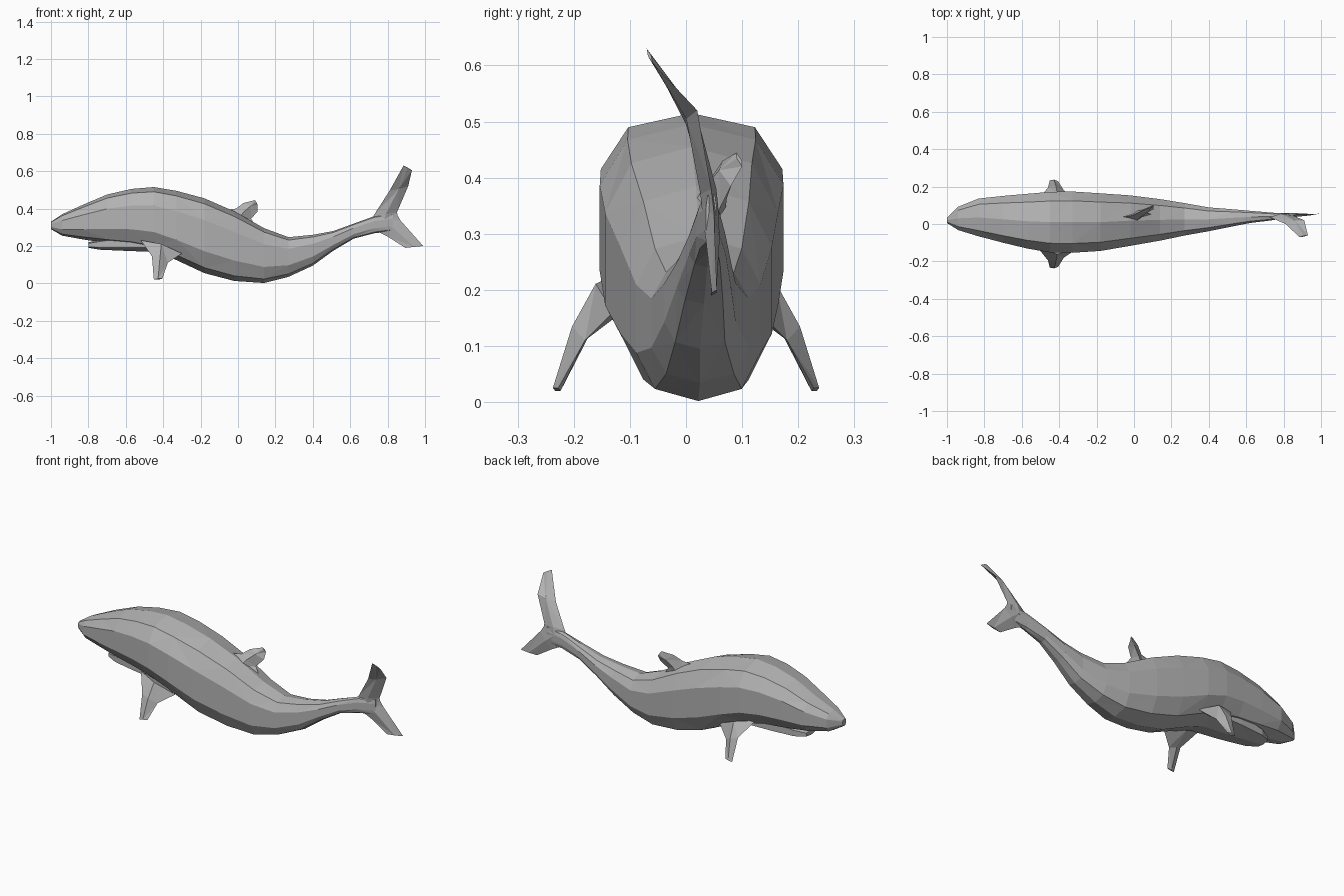
import bpy, bmesh, math
from mathutils import Vector

cube = bpy.data.objects.get("Cube")
if cube:
    bpy.data.objects.remove(cube, do_unlink=True)

grey = bpy.data.materials.new("whale grey")
grey.use_nodes = True
grey.diffuse_color = (0.45, 0.45, 0.45, 1)
bsdf = next(n for n in grey.node_tree.nodes if n.type == 'BSDF_PRINCIPLED')
bsdf.inputs["Base Color"].default_value = grey.diffuse_color
bsdf.inputs["Roughness"].default_value = 0.8


def loft(name, rings):
    """Flat-shaded skin over closed rings, split into alternating triangles."""
    bm = bmesh.new()
    rows = [[bm.verts.new(p) for p in ring] for ring in rings]
    n = len(rows[0])
    for r, (a, b) in enumerate(zip(rows, rows[1:])):
        for i in range(n):
            j = (i + 1) % n
            if (r + i) % 2:
                bm.faces.new((a[i], a[j], b[j]))
                bm.faces.new((a[i], b[j], b[i]))
            else:
                bm.faces.new((a[i], a[j], b[i]))
                bm.faces.new((a[j], b[j], b[i]))
    bm.faces.new(rows[0][::-1])
    bm.faces.new(rows[-1])
    bmesh.ops.recalc_face_normals(bm, faces=bm.faces)
    mesh = bpy.data.meshes.new(name)
    bm.to_mesh(mesh)
    bm.free()
    mesh.materials.append(grey)
    obj = bpy.data.objects.new(name, mesh)
    bpy.context.collection.objects.link(obj)
    return obj


def body_ring(x, top, bottom, y, half, sides=10, power=0.75):
    """Rounded-box cross-section of the body."""
    mid, tall = (top + bottom) / 2, (top - bottom) / 2
    ring = []
    for i in range(sides):
        a = math.tau * (i + 0.5) / sides
        c, s = math.cos(a), math.sin(a)
        s /= math.sin(math.tau * (sides // 4 + 0.5) / sides)
        ring.append((x, y + half * math.copysign(abs(c) ** power, c),
                     mid + tall * math.copysign(abs(s) ** power, s)))
    return ring


def fin(name, sections, flat):
    """Thin blade: sections give leading point, trailing point, thickness."""
    rings = []
    for lead, trail, thick in sections:
        lead, trail = Vector(lead), Vector(trail)
        mid, off = (lead + trail) / 2, Vector(flat) * thick / 2
        rings.append([lead, mid + off, trail, mid - off])
    return loft(name, rings)


# Body: x, top, bottom, centre y, half width
stations = [
    (-1.00, 0.33, 0.29, 0.02, 0.015), (-0.94, 0.37, 0.255, 0.03, 0.065),
    (-0.83, 0.42, 0.235, 0.035, 0.105), (-0.70, 0.475, 0.215, 0.025, 0.13),
    (-0.57, 0.505, 0.20, 0.015, 0.152), (-0.45, 0.515, 0.175, 0.01, 0.168),
    (-0.33, 0.495, 0.125, 0.01, 0.17), (-0.18, 0.455, 0.055, 0.01, 0.16),
    (-0.02, 0.385, 0.013, 0.018, 0.14), (0.14, 0.295, 0.002, 0.022, 0.115),
    (0.27, 0.247, 0.035, 0.025, 0.09), (0.40, 0.26, 0.095, 0.025, 0.066),
    (0.51, 0.28, 0.175, 0.032, 0.05), (0.62, 0.32, 0.24, 0.038, 0.034),
    (0.73, 0.36, 0.268, 0.04, 0.022), (0.83, 0.375, 0.28, 0.045, 0.010)]
loft("body", [body_ring(*s) for s in stations])

# Lower jaw hanging under the head
jaw = [(-0.80, 0.22, 0.19, 0.03, 0.045), (-0.74, 0.235, 0.18, 0.03, 0.075),
       (-0.60, 0.26, 0.174, 0.02, 0.10), (-0.45, 0.28, 0.168, 0.01, 0.115),
       (-0.33, 0.26, 0.15, 0.01, 0.10)]
loft("lower_jaw", [body_ring(*s, sides=6) for s in jaw])

# Flippers, one on each side
for name, side in (("left_flipper", 1), ("right_flipper", -1)):
    fin(name, [((-0.52, side * 0.12, 0.23), (-0.30, side * 0.13, 0.16), 0.08),
               ((-0.46, side * 0.195, 0.145), (-0.375, side * 0.18, 0.11), 0.035),
               ((-0.45, side * 0.233, 0.02), (-0.405, side * 0.228, 0.025), 0.015)],
        (0, 0.9, 0.4 * side))

# Dorsal fin leaning to the left and swept back
fin("dorsal_fin", [((-0.12, 0.03, 0.385), (0.12, 0.04, 0.27), 0.07),
                   ((-0.01, 0.045, 0.40), (0.07, 0.06, 0.345), 0.045),
                   ((0.03, 0.065, 0.43), (0.105, 0.08, 0.385), 0.03),
                   ((0.09, 0.09, 0.445), (0.105, 0.1, 0.42), 0.01)],
    (0, 0.9, -0.4))

# Tail flukes, turned almost upright
fin("upper_fluke", [((0.70, 0.04, 0.32), (0.86, 0.05, 0.33), 0.03),
                    ((0.73, 0.035, 0.37), (0.85, 0.045, 0.38), 0.03),
                    ((0.81, 0.0, 0.495), (0.91, 0.02, 0.52), 0.02),
                    ((0.885, -0.07, 0.63), (0.93, -0.06, 0.605), 0.006)],
    (0, 0.95, 0.3))
fin("lower_fluke", [((0.70, 0.04, 0.30), (0.84, 0.045, 0.385), 0.03),
                    ((0.80, 0.045, 0.25), (0.87, 0.05, 0.335), 0.025),
                    ((0.895, 0.045, 0.19), (0.99, 0.055, 0.2), 0.008)],
    (0, 1, 0))
